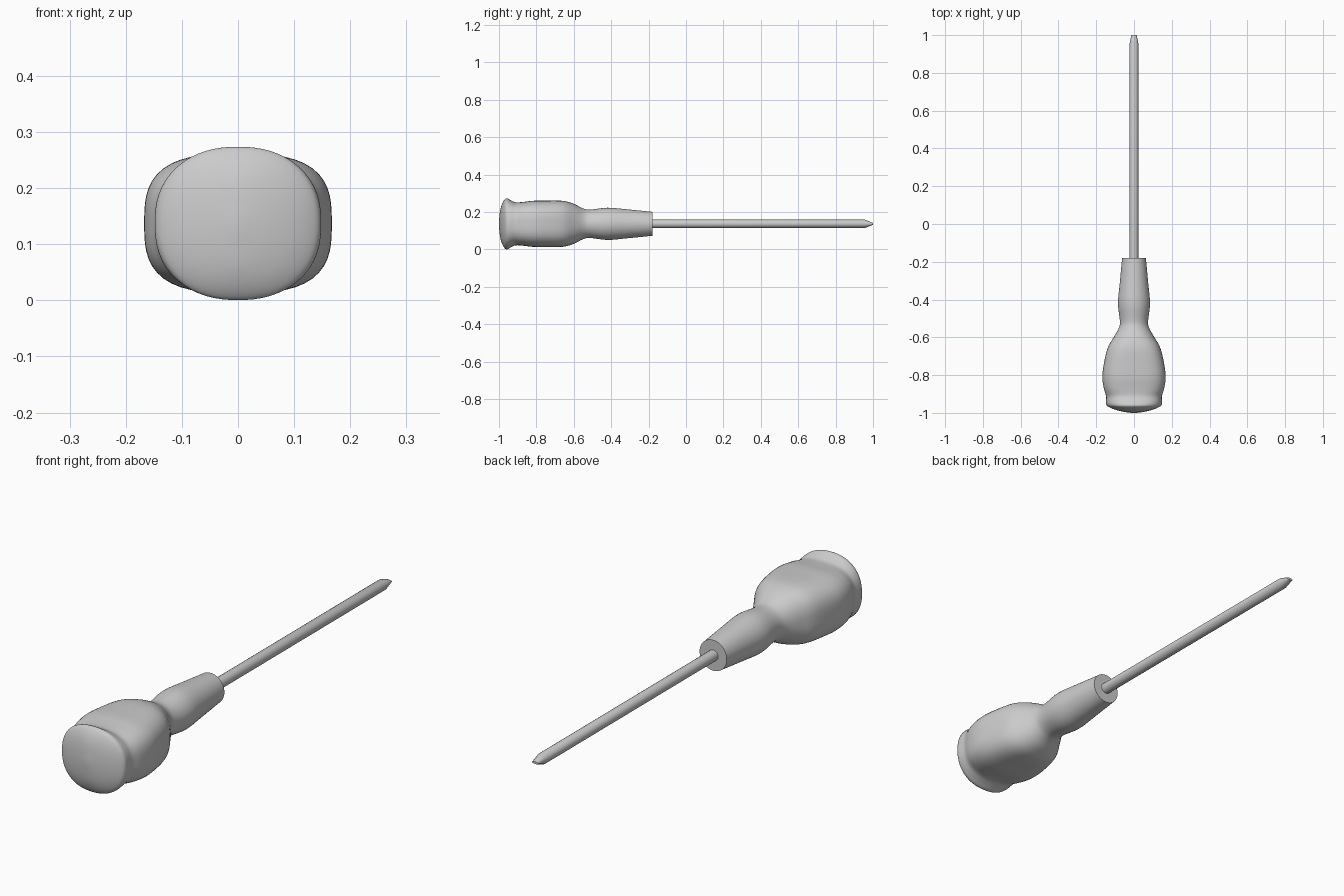
import bpy, bmesh, math

cube = bpy.data.objects.get("Cube")
if cube:
    bpy.data.objects.remove(cube, do_unlink=True)

AXIS_Z = 0.137

grey = bpy.data.materials.new("plain grey")
grey.use_nodes = True
colour = (0.6, 0.6, 0.6, 1)
grey.diffuse_color = colour
grey.node_tree.nodes["Principled BSDF"].inputs["Base Color"].default_value = colour


def smooth_stations(stations, steps):
    """Catmull-Rom curve through the cross-section stations."""
    result = []
    last = len(stations) - 1
    for i in range(last):
        a, b = stations[max(i - 1, 0)], stations[i]
        c, d = stations[i + 1], stations[min(i + 2, last)]
        for s in range(steps):
            t = s / steps
            result.append([q + t * ((r - p) / 2 + t * ((p - 2.5 * q + 2 * r - w / 2)
                           + t * (1.5 * (q - r) + (w - p) / 2)))
                           for p, q, r, w in zip(a, b, c, d)])
    return result + [stations[last]]


def loft(name, stations, sides):
    """Skin superellipse rings (y, half width, half height, squareness)."""
    bm = bmesh.new()
    rings = []
    for y, half_x, half_z, power in stations:
        ring = []
        for k in range(sides):
            angle = math.tau * k / sides
            c, s = math.cos(angle), math.sin(angle)
            r = (abs(c) ** power + abs(s) ** power) ** (-1 / power)
            ring.append(bm.verts.new((half_x * c * r, y, AXIS_Z + half_z * s * r)))
        rings.append(ring)
    for lower, upper in zip(rings, rings[1:]):
        for k in range(sides):
            n = (k + 1) % sides
            bm.faces.new((lower[k], lower[n], upper[n], upper[k]))
    bm.faces.new(rings[0])
    bm.faces.new(rings[-1])
    bmesh.ops.recalc_face_normals(bm, faces=bm.faces)
    mesh = bpy.data.meshes.new(name)
    bm.to_mesh(mesh)
    bm.free()
    mesh.materials.append(grey)
    obj = bpy.data.objects.new(name, mesh)
    bpy.context.collection.objects.link(obj)
    bpy.ops.object.select_all(action="DESELECT")
    obj.select_set(True)
    bpy.context.view_layer.objects.active = obj
    bpy.ops.object.shade_smooth_by_angle(angle=math.radians(40))
    return obj


# Handle: domed butt, flared cap, squarish grip, round neck and collar
handle_profile = [
    (-1, .012, .015, 2),
    (-.994, .055, .07, 2),
    (-.983, .1, .107, 2.2),
    (-.968, .135, .132, 2.3),
    (-.955, .147, .136, 2.3),
    (-.935, .148, .125, 2.5),
    (-.91, .148, .115, 2.7),
    (-.87, .16, .117, 3),
    (-.82, .167, .123, 3),
    (-.76, .163, .124, 3),
    (-.66, .141, .123, 2.8),
    (-.6, .108, .107, 2.4),
    (-.55, .08, .082, 2.1),
    (-.51, .075, .076, 2),
    (-.42, .085, .086, 2),
    (-.32, .076, .078, 2),
    (-.18, .063, .064, 2),
]
loft("handle", smooth_stations(handle_profile, 4), 64)

# Shaft with a flattened tapering tip
loft("shaft", [
    (-.2, .023, .023, 2),
    (.955, .023, .023, 2),
    (1, .014, .005, 2),
], 16)
